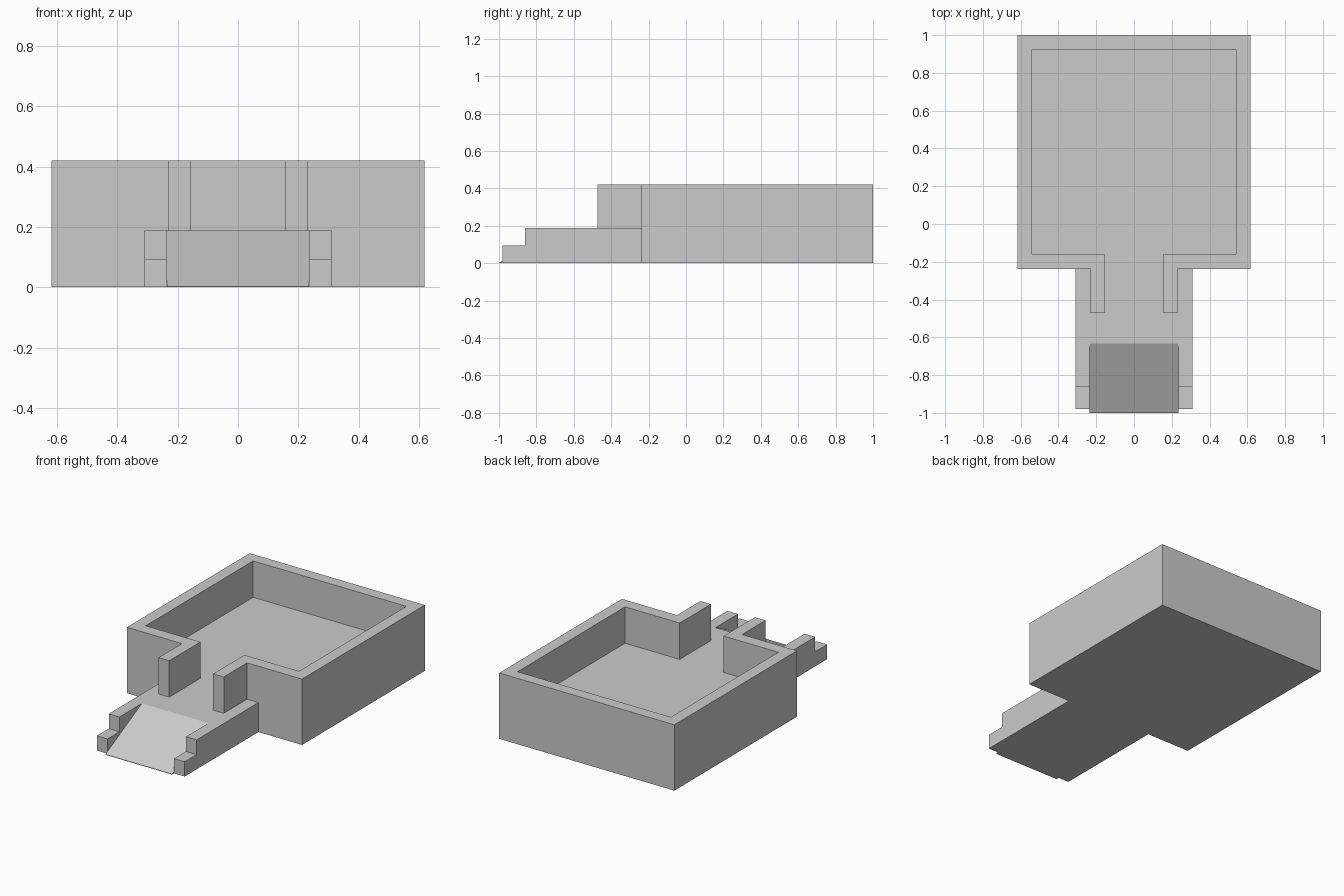
import bpy, bmesh
from mathutils import Vector

if "Cube" in bpy.data.objects:
    bpy.data.objects.remove(bpy.data.objects["Cube"])

FLOOR, TOP = 0.188, 0.42


def prism(name, points, offset):
    """Close a planar outline and extrude it along offset."""
    bm = bmesh.new()
    face = bm.faces.new([bm.verts.new(p) for p in points])
    ext = bmesh.ops.extrude_face_region(bm, geom=[face], use_keep_orig=True)
    verts = [g for g in ext["geom"] if isinstance(g, bmesh.types.BMVert)]
    bmesh.ops.translate(bm, verts=verts, vec=Vector(offset))
    bmesh.ops.recalc_face_normals(bm, faces=bm.faces)
    mesh = bpy.data.meshes.new(name)
    bm.to_mesh(mesh)
    bm.free()
    ob = bpy.data.objects.new(name, mesh)
    bpy.context.collection.objects.link(ob)
    return ob


def mirrored(half):
    """Complete a symmetric plan from its right half."""
    return half + [(-x, y) for x, y in reversed(half)]


def slab(name, half, z0, z1):
    return prism(name, [(x, y, z0) for x, y in mirrored(half)], (0, 0, z1 - z0))


# Floor with the porch and its two side curbs
shell = slab("building_shell", [(0.618, 1), (0.618, -0.237), (0.31, -0.237), (0.31, -0.86),
                                (0.235, -0.86), (0.235, -0.633)], 0, FLOOR)

# Room wall that turns outward into the two entrance jambs
wall = slab("wall_source", [(0.618, 1), (0.618, -0.237), (0.23, -0.237), (0.23, -0.472),
                            (0.155, -0.472), (0.155, -0.158), (0.541, -0.158), (0.541, 0.925)],
            FLOOR, TOP)

# Low steps at the ends of the curbs
steps = [prism("curb_step_source", [(s * 0.235, -0.86, 0), (s * 0.31, -0.86, 0),
                                    (s * 0.31, -0.98, 0), (s * 0.235, -0.98, 0)],
               (0, 0, 0.094)) for s in (-1, 1)]

# Merge into one clean shell
bpy.context.view_layer.objects.active = shell
for part in [wall] + steps:
    mod = shell.modifiers.new("union", "BOOLEAN")
    mod.operation, mod.solver, mod.object = "UNION", "EXACT", part
    bpy.ops.object.modifier_apply(modifier=mod.name)
    bpy.data.objects.remove(part)
bm = bmesh.new()
bm.from_mesh(shell.data)
bmesh.ops.remove_doubles(bm, verts=bm.verts, dist=1e-4)
bmesh.ops.dissolve_limit(bm, angle_limit=0.01, verts=bm.verts, edges=bm.edges)
bm.to_mesh(shell.data)
bm.free()

# Sloping entrance ramp between the curbs
prism("entrance_ramp", [(-0.235, -0.633, 0), (-0.235, -0.633, FLOOR),
                        (-0.235, -1, 0.003), (-0.235, -1, 0)], (0.47, 0, 0))
